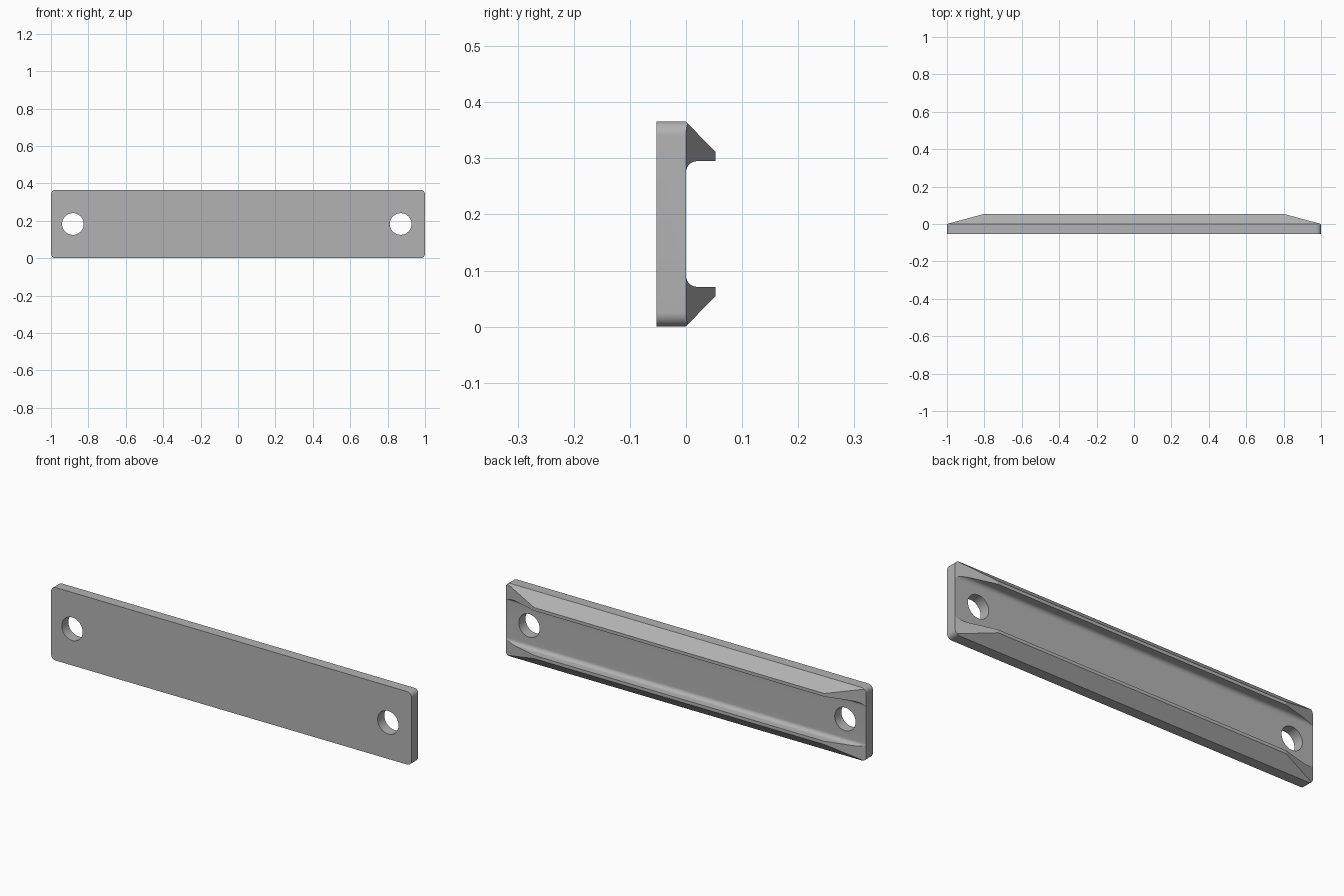
import bpy
import bmesh
from math import cos, sin, pi, radians
from mathutils import Vector

cube = bpy.data.objects.get("Cube")
if cube:
    bpy.data.objects.remove(cube, do_unlink=True)

HEIGHT = 0.366      # plate height
DEPTH = 0.053       # plate thickness, also rail depth
CORNER = 0.025      # rounded plate corners
FILLET = 0.02       # inner root of the rails
MID = HEIGHT / 2

grey = bpy.data.materials.new("satin grey")
grey.use_nodes = True
colour = (0.45, 0.45, 0.45, 1)
grey.diffuse_color = colour
grey.node_tree.nodes["Principled BSDF"].inputs["Base Color"].default_value = colour


def arc(cx, cy, r, start, end, steps=10):
    angles = [radians(start + (end - start) * i / steps) for i in range(steps + 1)]
    return [(cx + r * cos(a), cy + r * sin(a)) for a in angles]


def prism(name, outline, place, low, high):
    """Extrude a 2D outline from low to high; place(a, b, t) gives the 3D point."""
    bm = bmesh.new()
    face = bm.faces.new([bm.verts.new(place(a, b, low)) for a, b in outline])
    new = bmesh.ops.extrude_face_region(bm, geom=[face])["geom"]
    shift = Vector(place(0, 0, high)) - Vector(place(0, 0, low))
    bmesh.ops.translate(bm, vec=shift, verts=[v for v in new if isinstance(v, bmesh.types.BMVert)])
    bmesh.ops.recalc_face_normals(bm, faces=bm.faces)
    mesh = bpy.data.meshes.new(name)
    bm.to_mesh(mesh)
    bm.free()
    mesh.materials.append(grey)
    obj = bpy.data.objects.new(name, mesh)
    bpy.context.collection.objects.link(obj)
    return obj


def carve(target, cutter, operation):
    cutter.hide_render = True
    mod = target.modifiers.new(cutter.name, "BOOLEAN")
    mod.operation = operation
    mod.solver = "EXACT"
    mod.object = cutter
    bpy.context.view_layer.objects.active = target
    bpy.ops.object.modifier_apply(modifier=mod.name)
    bpy.data.objects.remove(cutter, do_unlink=True)


# Cross-section (y, z): plate with two hooked rails, overshooting top and bottom
lip = 0.071
lower = [(-DEPTH, -0.03), (-0.03, -0.03), (DEPTH, DEPTH + 0.002), (DEPTH, lip)]
lower += arc(FILLET, lip + FILLET, FILLET, 270, 180)
section = lower + [(y, HEIGHT - z) for y, z in reversed(lower)]
plate = prism("mounting_plate", section, lambda y, z, x: (x, y, z), -1.1, 1.1)

# Rounded front outline (x, z)
outline = []
for sx, sz, start in ((1, 1, 0), (-1, 1, 90), (-1, -1, 180), (1, -1, 270)):
    outline += arc(sx * (1 - CORNER), MID + sz * (MID - CORNER), CORNER, start, start + 90)
carve(plate, prism("outline_cutter", outline, lambda x, z, y: (x, y, z), -0.2, 0.2), "INTERSECT")

# Sloping rail ends, removed as wedges (x, y)
for side in (-1, 1):
    slope = DEPTH / 0.195
    wedge = [(side * 1.1, -0.1 * slope), (side * 0.705, 0.295 * slope), (side * 1.1, 0.295 * slope)]
    # Keep the wedge behind the plate's back face
    wedge = [(side, 0), (side * 1.1, 0.0)] + wedge[2:0:-1]
    carve(plate, prism("end_cutter", wedge, lambda x, y, z: (x, y, z), -0.1, HEIGHT + 0.1), "DIFFERENCE")

# Screw holes
for x in (-0.883, 0.87):
    circle = arc(x, MID, 0.058, 0, 352.5, 47)
    carve(plate, prism("hole_cutter", circle, lambda a, b, y: (a, y, b), -0.2, 0.2), "DIFFERENCE")

# Smooth rounded surfaces, crisp edges elsewhere
bpy.ops.object.select_all(action="DESELECT")
plate.select_set(True)
bpy.context.view_layer.objects.active = plate
bpy.ops.object.shade_smooth_by_angle(angle=radians(12))
